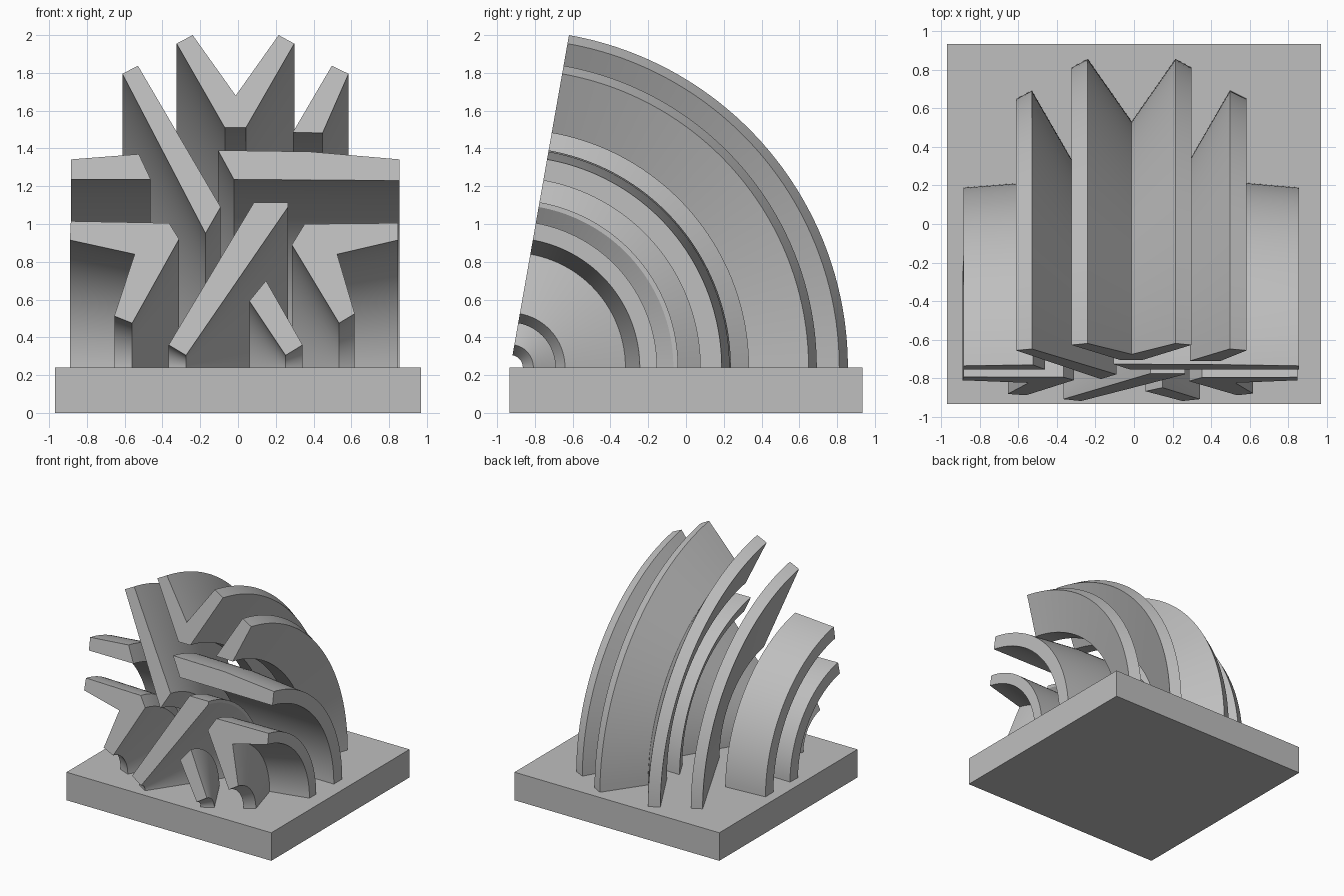
import bpy, bmesh, math

if "Cube" in bpy.data.objects:
    bpy.data.objects.remove(bpy.data.objects["Cube"])

grey = bpy.data.materials.new("plain_grey")
grey.diffuse_color = (0.52, 0.52, 0.52, 1)
grey.use_nodes = True
grey.node_tree.nodes["Principled BSDF"].inputs["Base Color"].default_value = grey.diffuse_color

AXIS_Y, BASE_TOP = -0.93, 0.24      # sweep axis runs along x
SWEEP = math.radians(80)
STEPS = 40


def finish(bm, name):
    bmesh.ops.recalc_face_normals(bm, faces=bm.faces)
    mesh = bpy.data.meshes.new(name)
    bm.to_mesh(mesh)
    bm.free()
    mesh.materials.append(grey)
    obj = bpy.data.objects.new(name, mesh)
    bpy.context.collection.objects.link(obj)
    return obj


def swept_rib(name, outline):
    """Sweep a front outline (x, z) about the axis down onto the base."""
    bm = bmesh.new()
    rings = []
    for i in range(STEPS + 1):
        a = SWEEP * (1 - i / STEPS)
        ring = []
        for x, z in outline:
            r = (z - BASE_TOP) / math.sin(SWEEP)
            ring.append(bm.verts.new((x, AXIS_Y + r * math.cos(a),
                                      BASE_TOP + r * math.sin(a))))
        rings.append(ring)
    n = len(outline)
    for p, q in zip(rings, rings[1:]):
        for k in range(n):
            m = (k + 1) % n
            bm.faces.new((p[k], p[m], q[m], q[k]))
    bm.faces.new(rings[0])
    bm.faces.new(rings[-1])
    obj = finish(bm, name)
    bpy.ops.object.select_all(action='DESELECT')
    obj.select_set(True)
    bpy.context.view_layer.objects.active = obj
    bpy.ops.object.shade_smooth_by_angle(angle=math.radians(20))


# Square base slab
bm = bmesh.new()
bmesh.ops.create_cube(bm, size=1)
for v in bm.verts:
    v.co = (v.co.x * 1.94, v.co.y * 1.87, (v.co.z + 0.5) * BASE_TOP)
finish(bm, "base")

# Curved ribs, each from its front outline
swept_rib("top_v_rib", [(-0.325, 1.955), (-0.24, 2.0), (-0.012, 1.68), (0.215, 2.0),
                        (0.298, 1.955), (0.042, 1.51), (-0.07, 1.51)])
swept_rib("left_diagonal_rib", [(-0.612, 1.795), (-0.53, 1.838),
                                (-0.092, 1.09), (-0.172, 0.95)])
swept_rib("right_short_rib", [(0.585, 1.795), (0.497, 1.838), (0.29, 1.485), (0.448, 1.482)])
swept_rib("right_bar", [(-0.106, 1.39), (0.38, 1.383), (0.855, 1.342),
                        (0.855, 1.23), (-0.022, 1.236)])
swept_rib("left_bar", [(-0.885, 1.342), (-0.525, 1.37), (-0.462, 1.236), (-0.885, 1.236)])
swept_rib("left_hook", [(-0.885, 1.015), (-0.365, 1.005), (-0.312, 0.92), (-0.56, 0.475),
                        (-0.655, 0.513), (-0.547, 0.84), (-0.89, 0.915)])
swept_rib("right_hook", [(0.848, 1.005), (0.353, 1.0), (0.285, 0.89), (0.535, 0.475),
                         (0.618, 0.525), (0.525, 0.84), (0.848, 0.915)])
swept_rib("centre_diagonal_rib", [(0.085, 1.115), (0.265, 1.115), (0.265, 1.09),
                                  (-0.275, 0.305), (-0.367, 0.36)])
swept_rib("front_small_rib", [(0.06, 0.592), (0.148, 0.70), (0.342, 0.36), (0.252, 0.305)])
